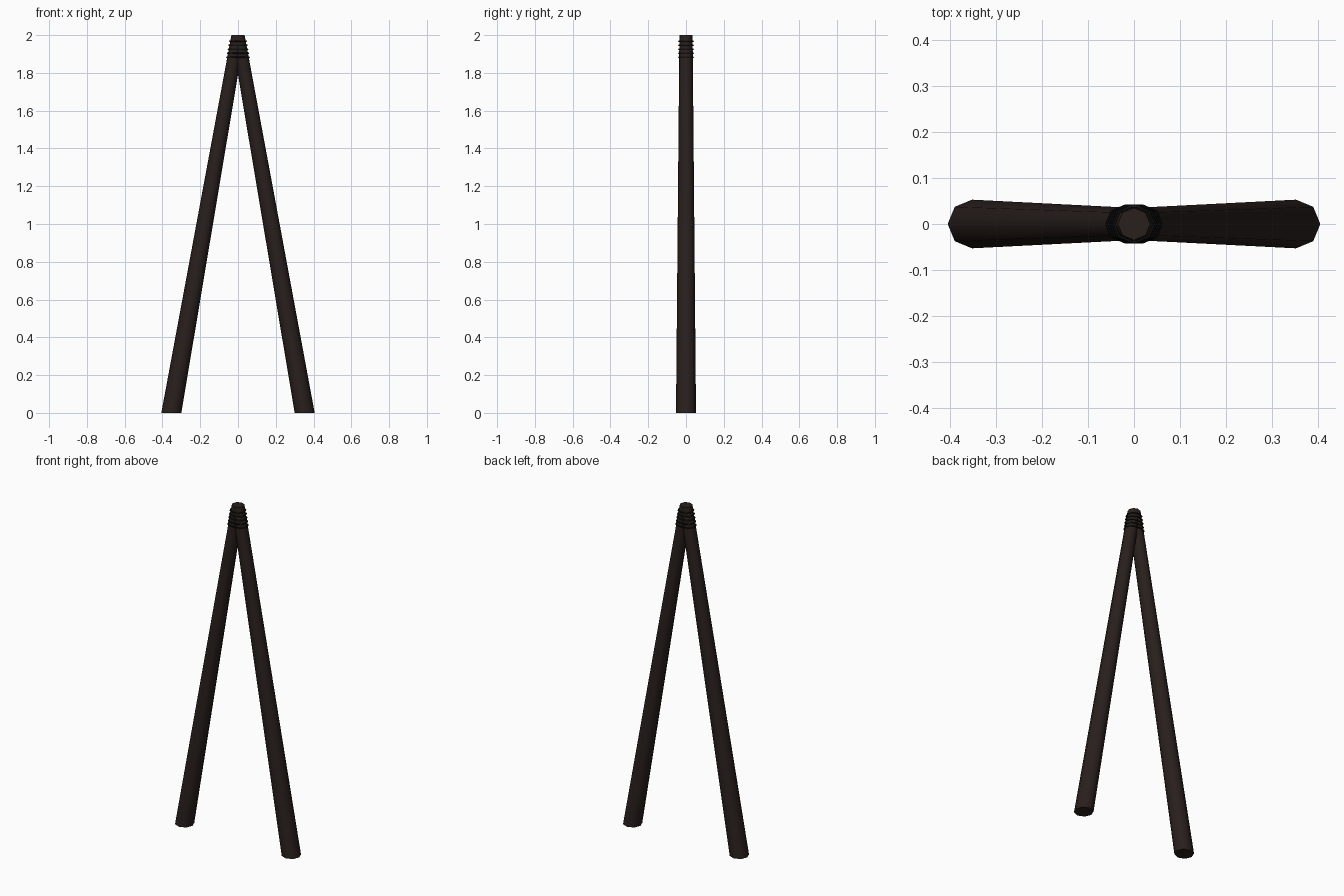
import bpy, bmesh, math
from mathutils import Vector

if "Cube" in bpy.data.objects:
    bpy.data.objects.remove(bpy.data.objects["Cube"])

SIDES = 8
FOOT_X, HEIGHT = 0.353, 2.0
FOOT_R, TIP_R = 0.053, 0.035


def material(name, color):
    m = bpy.data.materials.new(name)
    m.diffuse_color = (*color, 1)
    m.use_nodes = True
    m.node_tree.nodes["Principled BSDF"].inputs["Base Color"].default_value = m.diffuse_color
    return m


wood = material("dark_wood", (0.022, 0.014, 0.012))
cord = material("dark_cord", (0.006, 0.005, 0.005))


def finish(name, bm, mat):
    bmesh.ops.recalc_face_normals(bm, faces=bm.faces)
    me = bpy.data.meshes.new(name)
    bm.to_mesh(me)
    bm.free()
    ob = bpy.data.objects.new(name, me)
    bpy.context.collection.objects.link(ob)
    me.materials.append(mat)
    bpy.ops.object.select_all(action='DESELECT')
    ob.select_set(True)
    bpy.context.view_layer.objects.active = ob
    bpy.ops.object.shade_smooth_by_angle(angle=math.radians(60))
    return ob


# Tapered leaning pole, cut level at the foot and tip
def pole(name, side):
    bm = bmesh.new()
    bmesh.ops.create_cone(bm, cap_ends=True, segments=SIDES, radius1=FOOT_R,
                          radius2=TIP_R, depth=HEIGHT)
    for v in bm.verts:
        v.co.z += HEIGHT / 2
        v.co.x += side * FOOT_X * (1 - v.co.z / HEIGHT)
    return finish(name, bm, wood)


# Cord loop around both poles: thin tube along an elongated octagon
def lashing(name, z):
    c = FOOT_X * (1 - z / HEIGHT)
    tube, r = 0.004, 0.038
    path = []
    for side, start in ((1, -90), (-1, 90)):
        for k in range(5):
            a = math.radians(start + 45 * k)
            path.append((side * c, math.cos(a), math.sin(a)))
    bm = bmesh.new()
    rings = []
    for cx, ca, sa in path:
        ring = []
        for j in range(6):
            t = math.tau * j / 6
            d = r + tube * math.cos(t)
            ring.append(bm.verts.new(Vector((cx + d * ca, d * sa,
                                             z + tube * math.sin(t)))))
        rings.append(ring)
    for i, a in enumerate(rings):
        b = rings[(i + 1) % len(rings)]
        for j in range(6):
            k = (j + 1) % 6
            bm.faces.new((a[j], b[j], b[k], a[k]))
    return finish(name, bm, cord)


pole("left_pole", -1)
pole("right_pole", 1)
for i in range(5):
    lashing(f"lashing_{i + 1}", 1.882 + 0.0215 * i)
